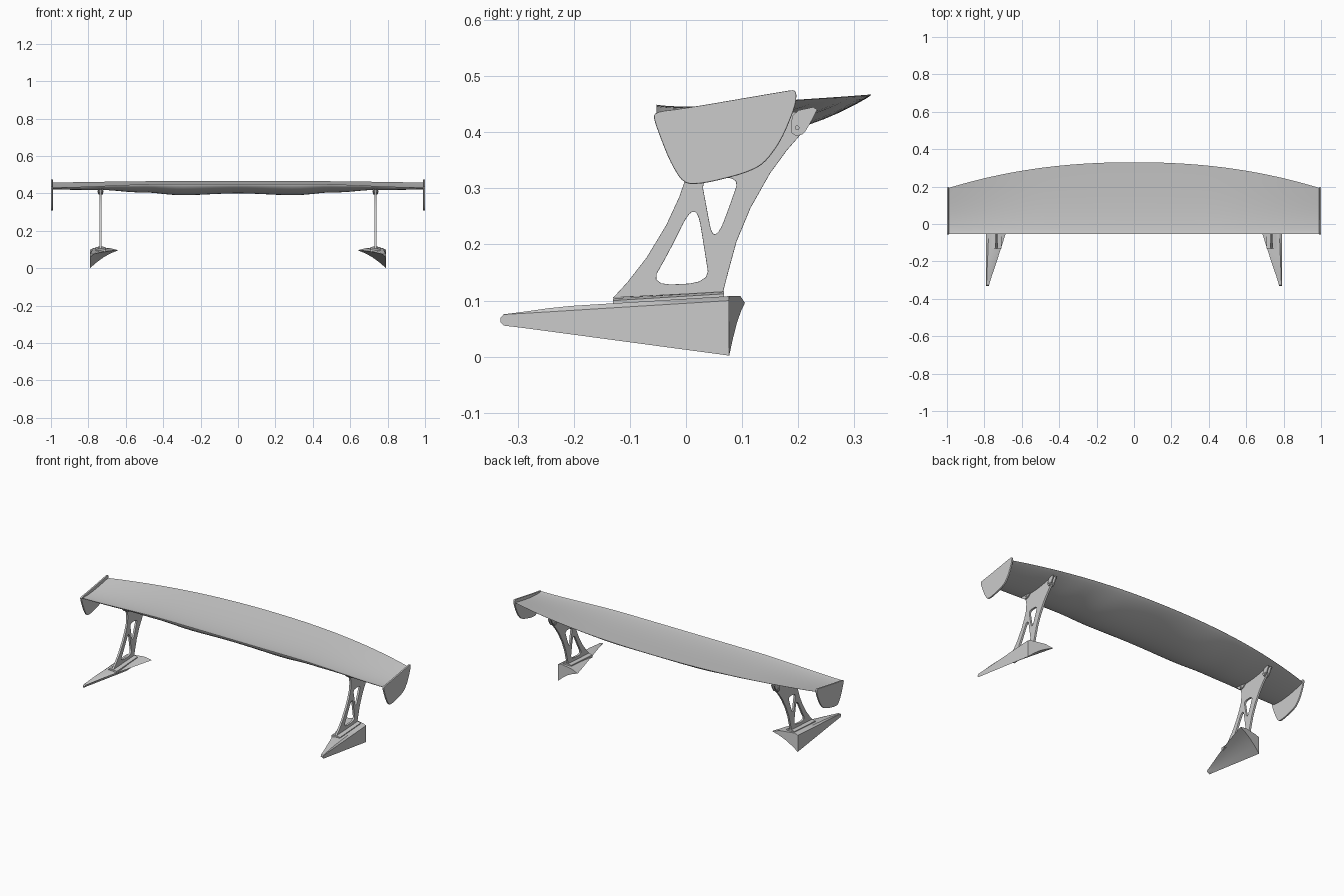
import bpy, bmesh, math

if "Cube" in bpy.data.objects:
    bpy.data.objects.remove(bpy.data.objects["Cube"])


def finish(obj, angle=35):
    bpy.ops.object.select_all(action='DESELECT')
    obj.select_set(True)
    bpy.context.view_layer.objects.active = obj
    bpy.ops.object.shade_smooth_by_angle(angle=math.radians(angle))
    return obj


def rounded(pts, k=3, cut=0.22):
    # corner-cutting for soft outlines
    for _ in range(k):
        out = []
        for i, a in enumerate(pts):
            b = pts[(i + 1) % len(pts)]
            for f in (cut, 1 - cut):
                out.append((a[0] + (b[0] - a[0]) * f, a[1] + (b[1] - a[1]) * f))
        pts = out
    return pts


def plate(name, loops, x, thick, bevel=0.0):
    # flat plate in the side (y, z) plane, first loop is the outline, others are holes
    cu = bpy.data.curves.new(name, 'CURVE')
    cu.dimensions, cu.fill_mode = '2D', 'BOTH'
    cu.extrude = thick / 2 - bevel
    cu.bevel_depth, cu.bevel_resolution, cu.offset = bevel, 1, -bevel
    for pts in loops:
        sp = cu.splines.new('POLY')
        sp.points.add(len(pts) - 1)
        for p, (y, z) in zip(sp.points, pts):
            p.co = (y, z, 0, 1)
        sp.use_cyclic_u = True
    ob = bpy.data.objects.new(name, cu)
    bpy.context.collection.objects.link(ob)
    ob.rotation_euler = (math.pi / 2, 0, math.pi / 2)
    ob.location.x = x
    bpy.ops.object.select_all(action='DESELECT')
    ob.select_set(True)
    bpy.context.view_layer.objects.active = ob
    bpy.ops.object.convert(target='MESH')
    return finish(bpy.context.view_layer.objects.active)


def loft(name, rings, angle=35):
    # skin a list of closed rings and cap both ends
    bm = bmesh.new()
    vs = [[bm.verts.new(p) for p in r] for r in rings]
    n = len(rings[0])
    for a, b in zip(vs, vs[1:]):
        for i in range(n):
            j = (i + 1) % n
            bm.faces.new((a[i], a[j], b[j], b[i]))
    bm.faces.new(vs[0])
    bm.faces.new(vs[-1])
    bmesh.ops.recalc_face_normals(bm, faces=bm.faces)
    me = bpy.data.meshes.new(name)
    bm.to_mesh(me)
    bm.free()
    ob = bpy.data.objects.new(name, me)
    bpy.context.collection.objects.link(ob)
    return finish(ob, angle)


def lerp_table(table, x):
    for (x0, v0), (x1, v1) in zip(table, table[1:]):
        if x <= x1:
            f = (x - x0) / (x1 - x0)
            f = f * f * (3 - 2 * f)
            return v0 + (v1 - v0) * f
    return table[-1][1]


# wing blade: aerofoil sections along x with a bowed trailing edge
DEPTH = [(0, .055), (.3, .065), (.52, .048), (.75, .028), (1, .018)]
LEAD = [(0, .449), (.42, .449), (1, .432)]
N = 20


def section(x):
    ax = abs(x)
    y0, y1 = -.053, .33 - .14 * ax ** 2.2
    z0, z1 = lerp_table(LEAD, ax), .467 - .01 * ax ** 2
    d = lerp_table(DEPTH, ax)
    ss = [(1 - math.cos(math.pi * i / N)) / 2 for i in range(N + 1)]
    top = [(x, y0 + (y1 - y0) * s, z0 + (z1 - z0) * s - .009 * math.sin(math.pi * s ** .7) + .0005)
           for s in ss]
    low = [(x, y0 + (y1 - y0) * s, z0 + (z1 - z0) * s - .0005
            - d * s ** .6 * (1 - s) ** .85 / .374) for s in ss]
    return top + low[::-1]


loft("wing_blade", [section(-.994 + 1.988 * i / 48) for i in range(49)])

# side outlines as (y, z)
END = [(-.058, .436), (.0, .443), (.175, .473), (.197, .476), (.196, .448), (.17, .385), (.138, .342),
       (.10, .325), (.03, .308), (-.005, .308), (-.03, .35), (-.056, .418)]
STAND = [(-.13, .105), (-.105, .132), (-.07, .177), (-.035, .235), (-.012, .285), (.002, .325),
         (.006, .37), (.0, .40), (-.012, .428), (.1, .43), (.205, .437), (.208, .40), (.18, .368),
         (.15, .327), (.115, .265), (.09, .205), (.075, .15), (.066, .115)]
HOLE_LOW = [(-.064, .127), (-.03, .187), (.005, .258), (.022, .258), (.033, .19), (.042, .132)]
HOLE_UP = [(.027, .318), (.036, .27), (.046, .216), (.06, .222), (.08, .275), (.095, .32)]
REAR_LUG = [(.186, .40), (.197, .393), (.21, .397), (.222, .417), (.237, .447), (.19, .437)]
FRONT_LUG = [(-.03, .432), (-.022, .415), (.0, .398), (.018, .398), (.04, .415), (.05, .43)]


def foot_ring(t, y, s):
    # outer top, ridge, inner edge, hollow underside, outer bottom
    w = .014 + .136 * t
    zt, zb = .075 + .025 * t, .056 - .054 * t
    if y < -.329:
        zt, zb = .069, .062
    zi = zt + .004 * math.sin(math.pi * t) - .004 * t
    rise = .008 * min(1, t * 4)
    yi = y + .028 * t ** 3
    ring = [(.79, y, zt), (.79 - .12 * w, y, zt + rise), (.79 - .7 * w, y + .02 * t ** 3, zt + rise),
            (.79 - w, yi, zi)]
    for f in (.75, .5, .25):
        ring.append((.79 - w * f, y + (yi - y) * f,
                     zb + (zi - zb) * f + .012 * t * math.sin(math.pi * f)))
    ring.append((.79, y, zb))
    return [(s * a, b, c) for a, b, c in ring]


for s, side in ((1, "right"), (-1, "left")):
    plate(side + "_end_plate", [rounded(END, 2)], s * .995, .010, .002)
    plate(side + "_stand", [STAND, rounded(HOLE_LOW, 2), rounded(HOLE_UP, 2)], s * .735, .012, .001)

    # clevis lugs and pivot bolts joining stand and blade
    for dx in (-.009, .009):
        plate(side + "_rear_lug", [rounded(REAR_LUG, 1)], s * .735 + dx, .006)
        plate(side + "_front_lug", [rounded(FRONT_LUG, 1)], s * .735 + dx, .006)
    for y, z in ((.198, .408), (.008, .411)):
        for r, length in ((.011, .028), (.004, .034)):
            bpy.ops.mesh.primitive_cylinder_add(vertices=20, radius=r, depth=length,
                                                location=(s * .735, y, z),
                                                rotation=(0, math.pi / 2, 0))
            bpy.context.object.name = side + "_pivot_bolt"
            finish(bpy.context.object)

    # wedge foot
    ys = [(0, -.331), (.01, -.325)] + [(i / 10, -.325 + .402 * i / 10) for i in range(1, 11)]
    loft(side + "_foot", [foot_ring(t, y, s) for t, y in ys], 30)

    # mounting flange following the slope of the foot
    rings = []
    for y, z in ((-.13, .103), (.068, .115)):
        rings.append([(s * a, y, z + b) for a, b in
                      ((.708, -.02), (.708, -.003), (.725, .001), (.745, .001), (.762, -.003), (.762, -.02))])
    loft(side + "_flange", rings, 20)
